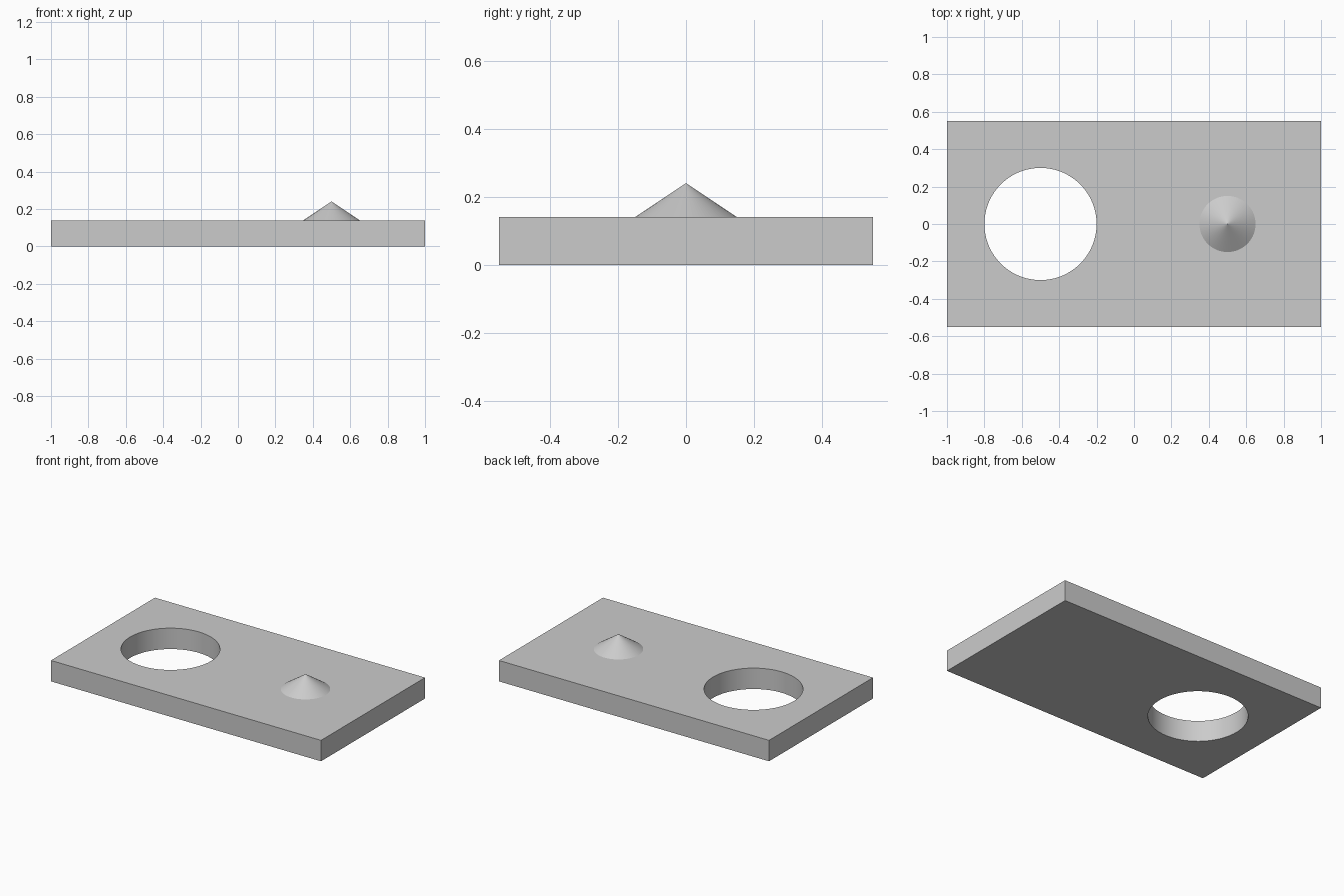
import bpy
import math

cube = bpy.data.objects.get("Cube")
if cube:
    bpy.data.objects.remove(cube, do_unlink=True)

LENGTH, WIDTH, THICK = 2.0, 1.1, 0.14
SEGMENTS = 96

# Single grey material
grey = bpy.data.materials.new("plain_grey")
grey.use_nodes = True
colour = (0.6, 0.6, 0.6, 1.0)
grey.diffuse_color = colour
for node in grey.node_tree.nodes:
    if node.type == "BSDF_PRINCIPLED":
        node.inputs["Base Color"].default_value = colour


def finish(name):
    obj = bpy.context.object
    obj.name = name
    obj.data.materials.append(grey)
    return obj


# Round cutter for the through hole
bpy.ops.mesh.primitive_cylinder_add(vertices=SEGMENTS, radius=0.3, depth=THICK * 3,
                                    location=(-0.5, 0, THICK / 2))
cutter = finish("hole_cutter")
cutter.hide_render = True

# Flat rectangular plate with the hole cut through
bpy.ops.mesh.primitive_cube_add(size=1, location=(0, 0, THICK / 2))
plate = finish("plate")
plate.scale = (LENGTH, WIDTH, THICK)
bpy.ops.object.transform_apply(location=False, rotation=False, scale=True)
cut = plate.modifiers.new("hole", "BOOLEAN")
cut.operation = "DIFFERENCE"
cut.object = cutter
bpy.ops.object.modifier_apply(modifier=cut.name)
bpy.data.objects.remove(cutter, do_unlink=True)
bpy.ops.object.shade_smooth_by_angle(angle=math.radians(30))

# Low cone standing on the plate, open where it meets the surface
bpy.ops.mesh.primitive_cone_add(vertices=SEGMENTS, radius1=0.15, radius2=0, depth=0.1,
                                end_fill_type="NOTHING", location=(0.5, 0, THICK + 0.05))
finish("cone")
